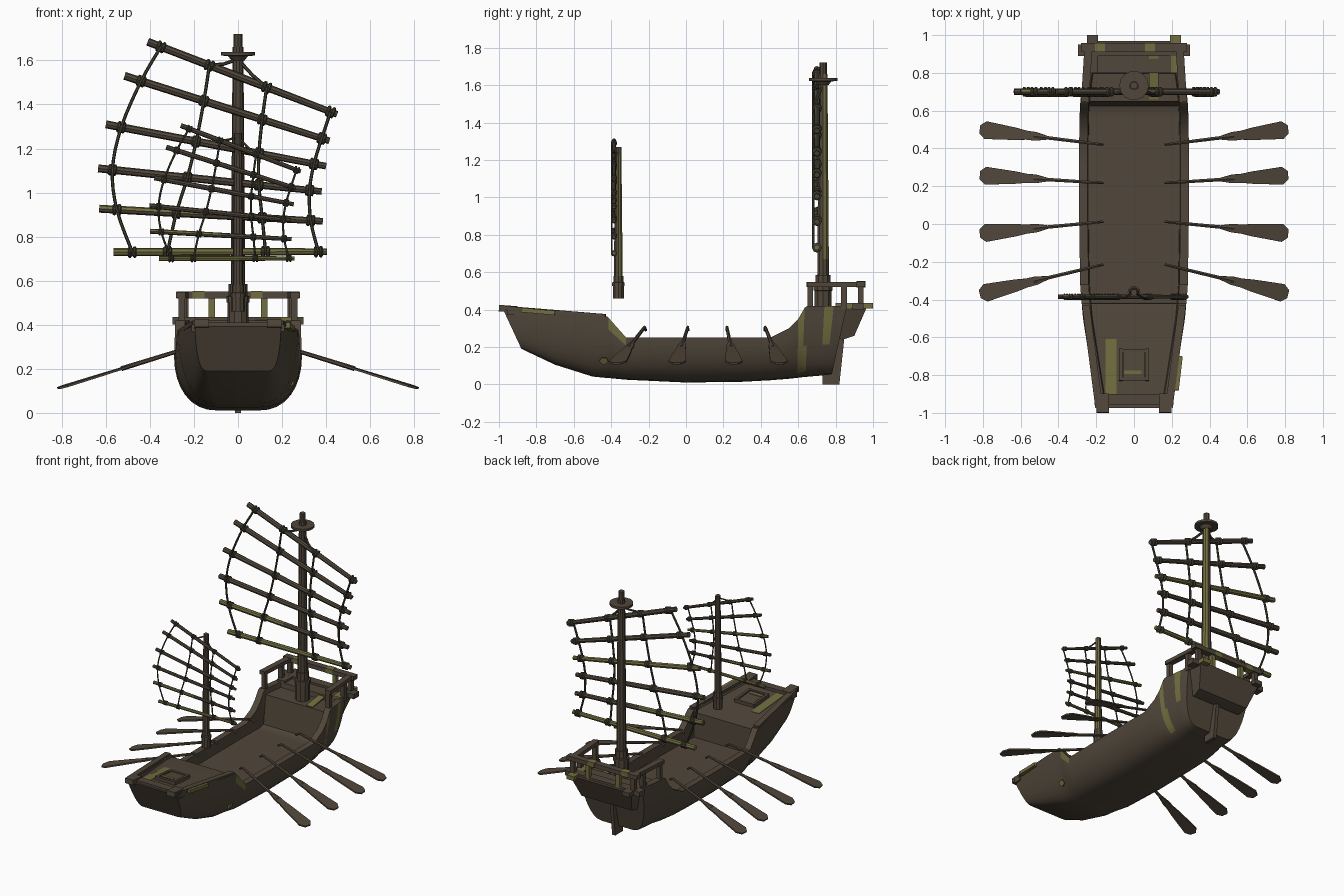
import bpy, bmesh, math
from mathutils import Vector, Matrix

if "Cube" in bpy.data.objects:
    bpy.data.objects.remove(bpy.data.objects["Cube"])

def material(name, col):
    m = bpy.data.materials.new(name)
    m.diffuse_color = (*col, 1)
    m.use_nodes = True
    m.node_tree.nodes["Principled BSDF"].inputs["Base Color"].default_value = m.diffuse_color
    return m

WOOD = material("weathered_wood", (0.082, 0.063, 0.043))
MOSS = material("olive_moss", (0.165, 0.155, 0.05))
ROPE = material("old_rope", (0.06, 0.055, 0.035))

def finish(name, bm, rule=None, mat=WOOD):
    """Turn a bmesh into an object; rule(centre, normal) picks mossy faces."""
    bmesh.ops.recalc_face_normals(bm, faces=bm.faces)
    if rule:
        for f in bm.faces:
            f.material_index = int(bool(rule(f.calc_center_median(), f.normal)))
    me = bpy.data.meshes.new(name)
    bm.to_mesh(me)
    bm.free()
    me.materials.append(mat)
    me.materials.append(MOSS)
    ob = bpy.data.objects.new(name, me)
    bpy.context.collection.objects.link(ob)
    return ob

def beam(name, p, q, w, h, mat=WOOD):
    """Squared timber from p to q."""
    p, q = Vector(p), Vector(q)
    d = q - p
    up = 'Z' if abs(d.normalized().z) < 0.9 else 'X'
    rot = d.to_track_quat('Y', up).to_matrix().to_4x4()
    bm = bmesh.new()
    bmesh.ops.create_cube(bm, size=1, matrix=Matrix.Translation((p + q) / 2) @ rot
                          @ Matrix.Diagonal((w, d.length, h, 1)))
    return finish(name, bm, mat=mat)

def sweep(name, pts, radii, sides=8, rule=None, mat=WOOD):
    """Tube through points with a radius at each; near-straight or gently curved."""
    pts = [Vector(p) for p in pts]
    bm = bmesh.new()
    rings = []
    for i, p in enumerate(pts):
        d = (pts[min(i + 1, len(pts) - 1)] - pts[max(i - 1, 0)]).normalized()
        u = d.cross(Vector((0, 1, 0)) if abs(d.y) < 0.9 else Vector((1, 0, 0))).normalized()
        v = d.cross(u)
        r = radii[i] if isinstance(radii, (list, tuple)) else radii
        rings.append([bm.verts.new(p + r * (u * math.cos(a) + v * math.sin(a)))
                      for a in [2 * math.pi * k / sides for k in range(sides)]])
    for a, b in zip(rings, rings[1:]):
        for k in range(sides):
            bm.faces.new((a[k], a[(k + 1) % sides], b[(k + 1) % sides], b[k]))
    bm.faces.new(rings[0])
    bm.faces.new(rings[-1])
    return finish(name, bm, rule, mat)

def plate(name, outline, origin, u, v, thick, mat=WOOD):
    """Flat outline in the u/v plane, given a thickness."""
    u, v = Vector(u), Vector(v)
    n = u.cross(v).normalized() * thick / 2
    bm = bmesh.new()
    a = [bm.verts.new(Vector(origin) + u * s + v * t - n) for s, t in outline]
    b = [bm.verts.new(x.co + 2 * n) for x in a]
    bm.faces.new(a)
    bm.faces.new(b[::-1])
    for i in range(len(a)):
        j = (i + 1) % len(a)
        bm.faces.new((a[i], a[j], b[j], b[i]))
    return finish(name, bm, mat=mat)

# Hull: stations of (y top, y bottom, half width, flat half width, z top, z bottom, deck z)
STATIONS = [(-.98, -.88, .195, .14, .405, .19, .395), (-.72, -.7, .236, .125, .385, .105, .372),
            (-.5, -.5, .27, .10, .37, .042, .357), (-.42, -.42, .277, .095, .362, .034, .348),
            (-.415, -.415, .278, .095, .357, .034, .17), (-.32, -.32, .285, .09, .25, .025, .17),
            (0, 0, .29, .08, .25, .01, .17), (.3, .3, .29, .08, .25, .014, .17),
            (.45, .45, .29, .085, .25, .022, .17), (.55, .55, .288, .09, .30, .03, .17),
            (.60, .595, .287, .095, .35, .035, .17), (.635, .62, .285, .10, .41, .038, .18),
            (.65, .64, .284, .10, .42, .04, .385), (.74, .72, .275, .11, .42, .047, .385),
            (.79, .75, .268, .115, .42, .05, .385), (.86, .78, .255, .12, .42, .055, .385)]
bm = bmesh.new()
rings = []
for yt, yb, w, wb, zt, zb, dk in STATIONS:
    half = []
    for k in range(9):
        a = math.pi / 2 * (1 - k / 8)
        half.append((wb + (w - wb) * max(math.cos(a), 0) ** .8, zt - (zt - zb) * math.sin(a)))
    half += [(w - .045, zt), (w - .05, dk)]
    ring = half + [(-x, z) for x, z in reversed(half)]
    rings.append([bm.verts.new((x, yt + (yb - yt) * (zt - z) / (zt - zb), z)) for x, z in ring])
for a, b in zip(rings, rings[1:]):
    for k in range(len(a)):
        j = (k + 1) % len(a)
        bm.faces.new((a[k], a[j], b[j], b[k]))
bm.faces.new(rings[0])
bm.faces.new(rings[-1])

def hull_moss(c, n):
    outer = n.x > .3 and c.x > .2
    return (outer and (.598 < c.y < .635 or (.74 < c.y < .79 and c.z > .2))
            or (n.x > .3 and -.415 < c.y < -.36 and c.z > .25))
finish("hull", bm, hull_moss)

# Stern counter overhang, tapering downwards
bm = bmesh.new()
prof = [(.80, .42, .25), (.97, .42, .245), (.90, .26, .20), (.84, .24, .19), (.78, .25, .19)]
sides = [[bm.verts.new((s * w, y, z)) for y, z, w in prof] for s in (-1, 1)]
for f in sides:
    bm.faces.new(f)
for i in range(5):
    j = (i + 1) % 5
    bm.faces.new((sides[0][i], sides[0][j], sides[1][j], sides[1][i]))
finish("stern_counter", bm)
plate("rudder", [(.73, 0), (.82, 0), (.848, .26), (.76, .27), (.75, .06), (.73, .05)],
      (0, 0, 0), (0, 1, 0), (0, 0, 1), .025)

# Stern rails, posts and beams
for s in (-1, 1):
    beam("side_rail", (s * .26, .645, .535), (s * .24, .955, .535), .042, .026)
    beam("stern_side_beam", (s * .22, .80, .42), (s * .22, 1.0, .42), .06, .03,
         MOSS if s > 0 else WOOD)
    for y, x in ((.665, .255), (.845, .247), (.935, .24)):
        beam("rail_post", (s * x, y, .40), (s * x, y, .53), .03, .03)
    beam("back_rail_post", (s * .12, .935, .40), (s * .12, .935, .53), .03, .03, MOSS)
    beam("bow_horn", (s * .165, -1.0, .408), (s * .165, -.90, .40), .065, .035)
    beam("foredeck_rail", (s * .185, -.97, .41), (s * .255, -.43, .366), .04, .02)
beam("back_rail", (-.28, .935, .535), (.28, .935, .535), .045, .03)
beam("stern_crossbeam", (-.297, .92, .418), (.297, .92, .418), .06, .035)
beam("bow_crossbeam", (-.21, -.93, .39), (.21, -.93, .39), .055, .04)
for x in (-.18, .085):
    beam("rail_moss", (x - .027, .935, .536), (x + .027, .935, .536), .047, .034, MOSS)
beam("stern_deck_moss", (.105, .66, .385), (.105, .90, .42), .05, .008, MOSS)
beam("bow_rail_moss", (.222, -.88, .398), (.243, -.70, .382), .03, .024, MOSS)
plate("hull_moss_spot", [(-.025, 0), (-.01, .02), (.015, .02), (.025, -.005), (0, -.022)],
      (.243, -.44, .125), (0, 1, 0), (.45, 0, .9), .008, MOSS)

# Foredeck hatch and mossy plank
SL = -.08
def deck_z(y):
    return .372 + SL * (y + .72)
beam("foredeck_moss", (-.122, -.9, deck_z(-.9)), (-.122, -.61, deck_z(-.61)), .06, .008, MOSS)
for s in (-1, 1):
    beam("hatch_side", (s * .07, -.83, deck_z(-.83) + .01), (s * .07, -.66, deck_z(-.66) + .01), .018, .03)
for y in (-.82, -.67):
    beam("hatch_end", (-.078, y, deck_z(y) + .01), (.078, y, deck_z(y) + .01), .018, .028)
beam("hatch_cover", (0, -.81, deck_z(-.81) + .01), (0, -.68, deck_z(-.68) + .01), .11, .02)
beam("hatch_moss", (-.055, -.785, deck_z(-.785) + .021), (.04, -.785, deck_z(-.785) + .021), .02, .006, MOSS)

# Masts
def mast_moss(c, n):
    return n.x > .2 and n.y > -.1 and c.z > .6

def mast(name, y, z0, z1, r, k):
    cuts = [z0, z0 + .06, z0 + .3, z1]
    sweep(name, [(0, y, z) for z in cuts], [r, r, r * .95, r * .72], 10, mast_moss)
mast("main_mast", .733, .37, 1.66, .034, 1)
sweep("main_mast_tip", [(0, .733, 1.62), (0, .733, 1.72)], .02, 8)
sweep("lookout_disc", [(0, .733, z) for z in (1.60, 1.62, 1.622, 1.638)], [.03, .045, .078, .078], 14)
sweep("main_mast_foot", [(0, .733, z) for z in (.37, .50, .502, .53, .532, .585)],
      [.048, .048, .053, .053, .042, .042], 10)
mast("fore_mast", -.362, .46, 1.27, .024, 1)
sweep("fore_mast_foot", [(0, -.362, z) for z in (.46, .525, .527, .545, .547, .58)],
      [.031, .031, .034, .034, .028, .028], 10)

# Sail frames: battens (x, z left; x, z right) and where ropes cross them
BATTENS = [(-.41, 1.685, .45, 1.355), (-.515, 1.53, .415, 1.235), (-.60, 1.31, .40, 1.12),
           (-.635, 1.11, .38, 1.005), (-.63, .927, .385, .87), (-.565, .73, .405, .732)]
CROSSINGS = [(-.35, -.44, -.53, -.57, -.55, -.48), (-.13, -.155, -.19, -.23, -.28, -.32),
             (.13, .11, .095, .095, .11, .125), (.42, .38, .345, .325, .33, .365)]

def sail(prefix, y, my, k, z0):
    def at(x, z, dy=0):
        return Vector((x * k, y + dy * k, z0 + (z - .73) * k))
    def on(i, x):
        a, b, c, d = BATTENS[i]
        return b + (d - b) * (x - a) / (c - a)
    rules = {2: lambda c, n: n.y > .3, 4: lambda c, n: n.z > .1 and c.x < 0, 5: lambda c, n: True}
    for i, (a, b, c, d) in enumerate(BATTENS):
        mid = (a + c) / 2
        sweep(prefix + "_batten", [at(a, b), at(mid, (b + d) / 2), at(c, d)],
              [.018 * k, .018 * k, .015 * k], 8, rules.get(i))
    for xs in CROSSINGS:
        p = [at(x, on(i, x), -.02) for i, x in enumerate(xs)]
        # smooth rope through the crossings
        path = []
        e = [p[0]] + p + [p[-1]]
        for i in range(5):
            p0, p1, p2, p3 = e[i:i + 4]
            for t in (0, .25, .5, .75):
                path.append(.5 * (2 * p1 + (p2 - p0) * t + (2 * p0 - 5 * p1 + 4 * p2 - p3) * t * t
                                  + (3 * p1 - p0 - 3 * p2 + p3) * t ** 3))
        sweep(prefix + "_rope", path + [p[-1]], .0075 * k, 6, mat=ROPE)
        for i, x in enumerate(xs):
            a, b, c, d = BATTENS[i]
            dr = Vector((c - a, 0, d - b)).normalized() * k
            ctr = at(x, on(i, x))
            for o in (-.011, .011):
                sweep(prefix + "_knot", [ctr + dr * (o + q) for q in (-.009, -.004, .004, .009)],
                      [.019 * k, .026 * k, .026 * k, .019 * k], 8, mat=ROPE)
    # halyards from the mast head to the top batten
    for x in (-.13, .13):
        sweep(prefix + "_halyard", [(0, my, at(0, 1.605).z), at(x * .5, (1.59 + on(0, x)) / 2),
                                    at(x, on(0, x), -.015)], .008 * k, 6, mat=ROPE)

sail("main", .70, .733, 1, .73)
sail("fore", -.385, -.362, .633, .70)

# Oars, four per side
BLADE = [(.46, .01), (.52, .023), (.57, .024), (.63, .033), (.785, .047), (.815, .022)]
for s in (-1, 1):
    for yi, yo in ((.42, .50), (.217, .257), (.012, -.05), (-.215, -.37)):
        m = (yo - yi) / .645
        def pt(x):
            return Vector((s * x, yi + m * (x - .165), .275 - .31 * (x - .29)))
        hook = pt(.165) + Vector((0, 0, -.025))
        sweep("oar_shaft", [hook, pt(.19), pt(.23), pt(.53)], [.007, .008, .009, .011], 6)
        u = Vector((s, m, -.31))
        v = Vector((-m * s, 1, 0)).normalized()
        outline = BLADE + [(a, -b) for a, b in reversed(BLADE)]
        plate("oar_blade", outline, pt(0), u, v, .01)

# Smooth shading with sharp edges kept
for ob in bpy.data.objects:
    ob.select_set(True)
bpy.context.view_layer.objects.active = bpy.data.objects["hull"]
bpy.ops.object.shade_smooth_by_angle(angle=math.radians(30))
